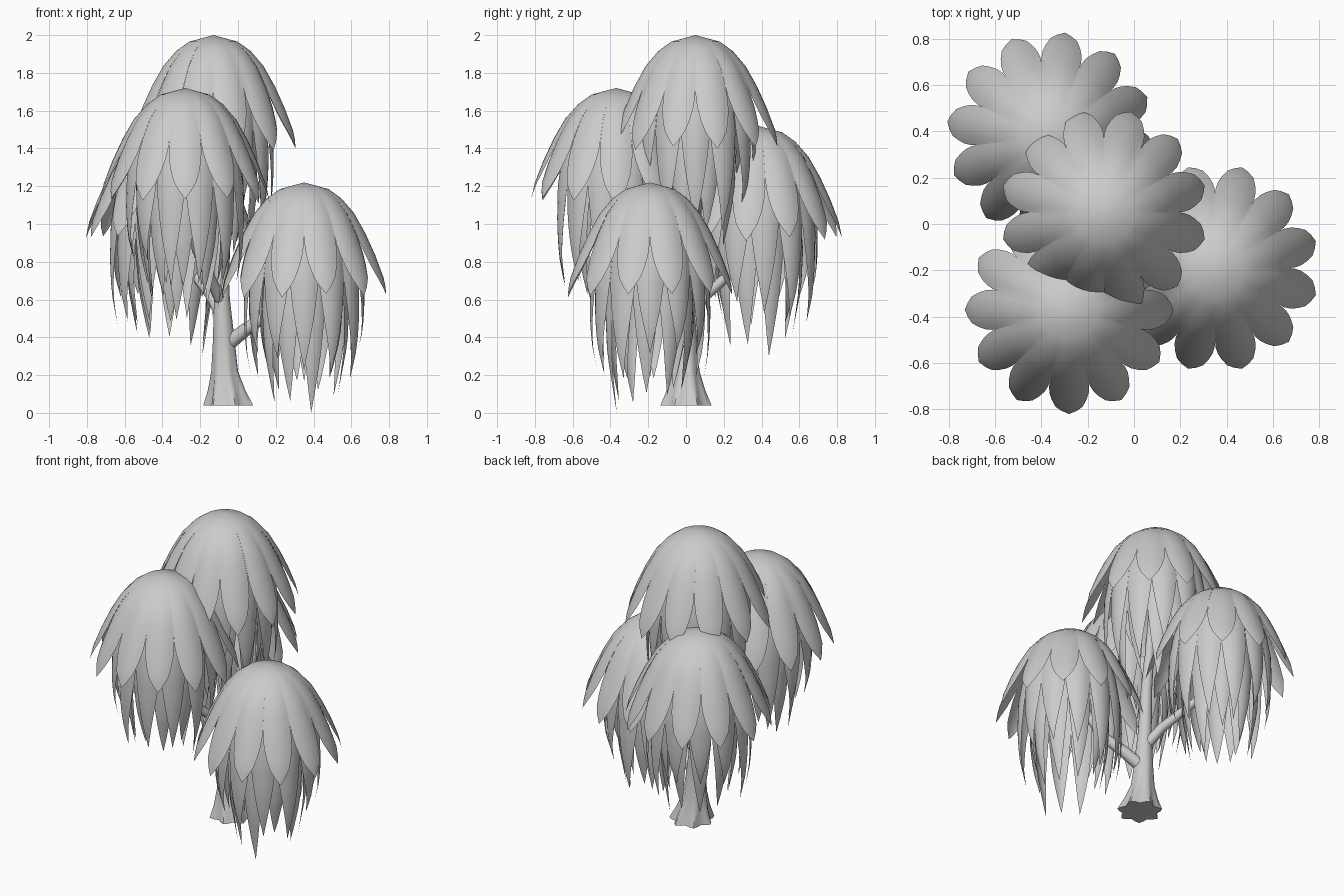
import bpy, bmesh, math, random
from mathutils import Vector

random.seed(4)
if "Cube" in bpy.data.objects:
    bpy.data.objects.remove(bpy.data.objects["Cube"])

grey = bpy.data.materials.new("plain_grey")
grey.use_nodes = True
grey.diffuse_color = (0.6, 0.6, 0.6, 1)
grey.node_tree.nodes["Principled BSDF"].inputs["Base Color"].default_value = (0.6, 0.6, 0.6, 1)


def finish(bm, name, angle=50):
    bmesh.ops.remove_doubles(bm, verts=bm.verts, dist=0.0005)
    mesh = bpy.data.meshes.new(name)
    bm.to_mesh(mesh)
    bm.free()
    mesh.materials.append(grey)
    obj = bpy.data.objects.new(name, mesh)
    bpy.context.collection.objects.link(obj)
    bpy.ops.object.select_all(action='DESELECT')
    obj.select_set(True)
    bpy.context.view_layer.objects.active = obj
    bpy.ops.object.shade_smooth_by_angle(angle=math.radians(angle))
    return obj


def sample(profile, t):
    """Point (radius, drop) at fraction t along a profile."""
    f = t * (len(profile) - 1)
    i = min(int(f), len(profile) - 2)
    return Vector(profile[i]).lerp(Vector(profile[i + 1]), f - i)


def leaf_layer(bm, profile, count, offset, notch, power, groove, spread, deep=None):
    """Ring of leaves that join above the notch and taper to hanging tips."""
    rows, cols = 14, 6
    half = math.pi / count
    for k in range(count):
        centre = offset + 2 * half * k
        stretch = 1 + random.uniform(-spread, spread)
        if k == deep:
            stretch = 1.22 / profile[-1][1]
        grid = []
        for r in range(rows + 1):
            t = r / rows
            s = max(0, (t - notch) / (1 - notch))
            width = 1 - s ** power
            radius, drop = sample(profile, t)
            drop *= 1 + (stretch - 1) * t
            row = []
            for c in range(cols + 1):
                u = 2 * c / cols - 1
                a = centre + half * u * width
                rad = radius * (1 - groove * t * (u * width) ** 2)
                row.append(bm.verts.new((rad * math.cos(a), rad * math.sin(a), -drop)))
            grid.append(row)
        for r in range(rows):
            for c in range(cols):
                bm.faces.new((grid[r][c], grid[r + 1][c], grid[r + 1][c + 1], grid[r][c + 1]))


# Leaf profiles as (radius, drop below the crown top)
outer = [(0, 0), (.13, .035), (.2, .085), (.27, .165), (.33, .27), (.385, .39), (.43, .51), (.45, .6)]
middle = [(.1, .07), (.22, .17), (.285, .32), (.315, .5), (.32, .68), (.31, .83), (.28, .97)]
inner = [(.08, .09), (.16, .22), (.22, .42), (.24, .65), (.23, .85), (.2, 1.0), (.18, 1.1)]

# One crown of three layers, reused for all four
bm = bmesh.new()
start = math.radians(15)
leaf_layer(bm, outer, 12, start, .6, 1.7, .07, .03)
leaf_layer(bm, middle, 12, 0, .5, 1.1, .1, .1)
leaf_layer(bm, inner, 10, math.radians(-78), .45, 1.1, .12, .07, deep=0)
crown = finish(bm, "right_crown")
crown.name = "left_low_crown"

crowns = [
    ("left_low_crown", (.35, -.19, 1.22), 0),
    ("top_crown", (-.13, .05, 2.0), 60),
    ("front_crown", (-.28, -.37, 1.72), 165),
    ("back_crown", (-.36, .38, 1.52), 97),
]
for name, place, turn in crowns:
    obj = crown
    if name != crown.name:
        obj = crown.copy()
        obj.name = name
        bpy.context.collection.objects.link(obj)
    obj.location = place
    obj.rotation_euler.z = math.radians(turn)


def tube(name, path, sides=12, lobes=0):
    """Tapered tube through (x, y, z, radius, lobe depth) stations."""
    bm = bmesh.new()
    pts = [Vector(p[:3]) for p in path]
    rings = []
    for i, p in enumerate(path):
        way = pts[min(i + 1, len(pts) - 1)] - pts[max(i - 1, 0)]
        if lobes:
            way = Vector((0, 0, 1))
        turn = way.to_track_quat('Z', 'Y')
        ring = []
        for s in range(sides):
            a = 2 * math.pi * s / sides
            rad = p[3] * (1 + p[4] * math.cos(lobes * a))
            ring.append(bm.verts.new(pts[i] + turn @ Vector((rad * math.cos(a), rad * math.sin(a), 0))))
        rings.append(ring)
    for a, b in zip(rings, rings[1:]):
        for s in range(sides):
            n = (s + 1) % sides
            bm.faces.new((a[s], a[n], b[n], b[s]))
    bm.faces.new(rings[0][::-1])
    bm.faces.new(rings[-1])
    return finish(bm, name)


# Trunk with a flared, lobed foot
tube("trunk", [
    (-.045, 0, .04, .122, .14), (-.055, 0, .12, .095, .1), (-.068, 0, .22, .07, .05),
    (-.075, 0, .38, .058, 0), (-.085, 0, .6, .042, 0), (-.09, .01, .9, .034, 0),
    (-.11, .03, 1.3, .026, 0), (-.13, .05, 1.85, .012, 0)], sides=28, lobes=7)

# Branches, one to each side crown
tube("left_branch", [
    (-.06, 0, .36, .04, 0), (.04, -.04, .44, .036, 0), (.18, -.1, .54, .03, 0),
    (.29, -.16, .75, .022, 0), (.35, -.19, 1.08, .01, 0)])
tube("front_branch", [
    (-.085, 0, .58, .032, 0), (-.14, -.08, .7, .028, 0), (-.22, -.24, .86, .024, 0),
    (-.27, -.34, 1.15, .018, 0), (-.28, -.37, 1.58, .01, 0)])
tube("back_branch", [
    (-.08, 0, .5, .034, 0), (-.14, .1, .62, .03, 0), (-.26, .27, .77, .025, 0),
    (-.34, .36, 1.0, .018, 0), (-.36, .38, 1.38, .01, 0)])
